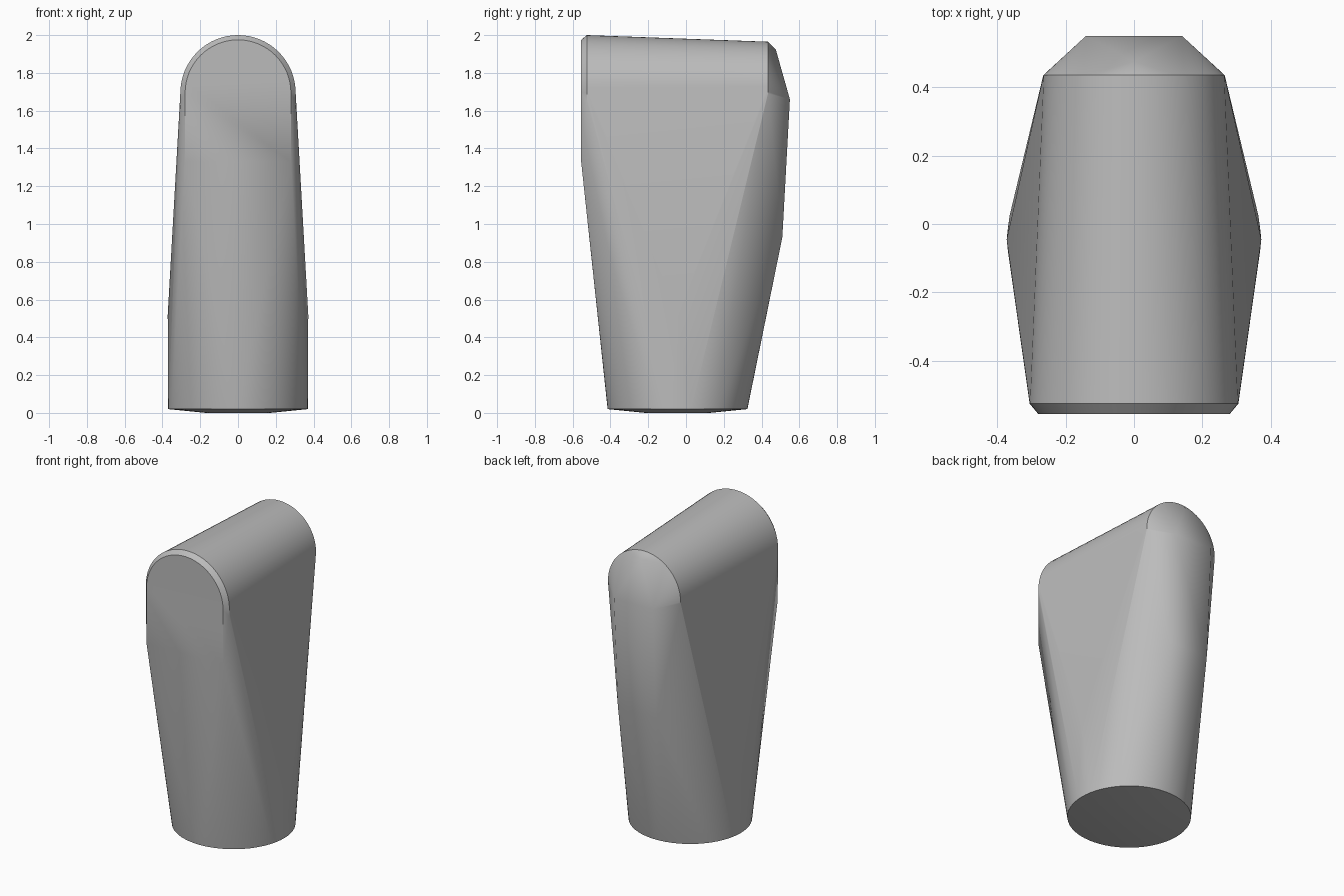
import bpy, bmesh
from math import sin, cos, pi, radians

cube = bpy.data.objects.get("Cube")
if cube:
    bpy.data.objects.remove(cube, do_unlink=True)

# Plain grey material
grey = bpy.data.materials.new("plain_grey")
grey.use_nodes = True
color = (0.5, 0.5, 0.5, 1)
grey.diffuse_color = color
grey.node_tree.nodes["Principled BSDF"].inputs["Base Color"].default_value = color


def arch(radius, y, spring, foot, steps=32):
    """Half-round arch across x, with straight legs down to foot."""
    curve = [(radius * cos(pi * i / steps), y, spring + radius * sin(pi * i / steps))
             for i in range(steps + 1)]
    return curve + [(s * radius, y, foot) for s in (-1, 1)]


def disc(radius, y, z, steps=64):
    """Level circle centred on x = 0."""
    return [(radius * cos(2 * pi * i / steps), y + radius * sin(2 * pi * i / steps), z)
            for i in range(steps)]


def mirrored(x, y, z):
    return [(x, y, z), (-x, y, z)]


# Round foot with a shallow domed underside
points = disc(0.37, -0.045, 0.02) + disc(0.17, -0.045, 0)
# Widest line of the sides
points += mirrored(0.372, -0.045, 0.52)
# Arched front face, its chamfer and the back rim
points += arch(0.28, -0.555, 1.695, 1.33)
points += arch(0.305, -0.525, 1.695, 1.65)
points += arch(0.265, 0.435, 1.7, 1.69)
# Flat back panel and the peak of the facets above it
points += mirrored(0.14, 0.55, 1.66) + mirrored(0.14, 0.51, 0.93)
points += [(0, 0.475, 1.925)]

# Stretch one convex skin over all the sections
bm = bmesh.new()
for p in points:
    bm.verts.new(p)
hull = bmesh.ops.convex_hull(bm, input=bm.verts[:])
spare = [v for v in bm.verts if not v.link_faces]
bmesh.ops.delete(bm, geom=spare, context="VERTS")
bmesh.ops.dissolve_limit(bm, angle_limit=radians(0.2), verts=bm.verts[:], edges=bm.edges[:])
bmesh.ops.recalc_face_normals(bm, faces=bm.faces[:])
mesh = bpy.data.meshes.new("tapered_body")
bm.to_mesh(mesh)
bm.free()

body = bpy.data.objects.new("tapered_body", mesh)
bpy.context.collection.objects.link(body)
mesh.materials.append(grey)

# Smooth shading with crisp rims
bpy.ops.object.select_all(action="DESELECT")
body.select_set(True)
bpy.context.view_layer.objects.active = body
bpy.ops.object.shade_smooth_by_angle(angle=radians(30))
